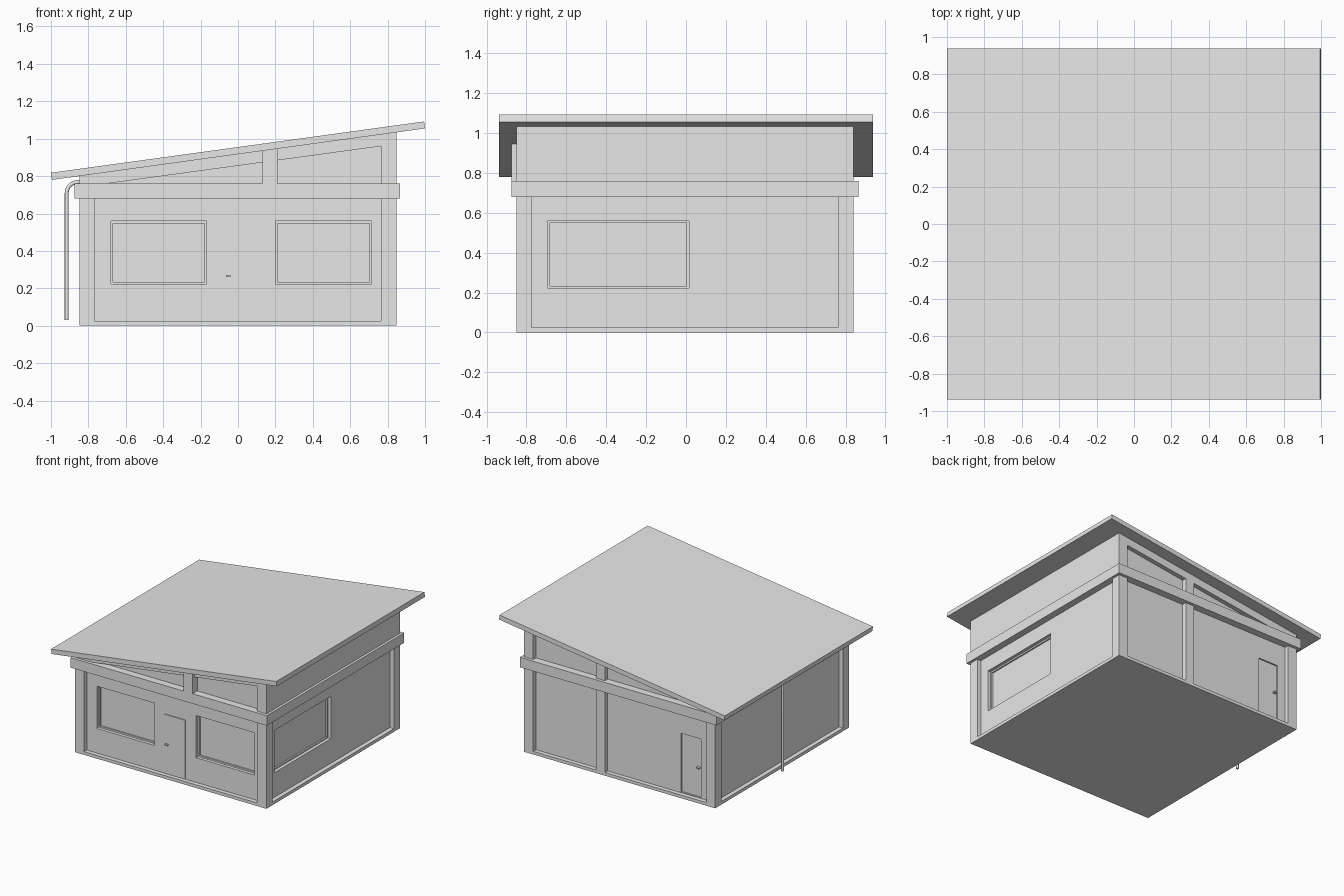
import bpy, math

cube = bpy.data.objects.get("Cube")
if cube:
    bpy.data.objects.remove(cube, do_unlink=True)

grey = bpy.data.materials.new("light grey")
grey.use_nodes = True
COLOUR = (0.8, 0.8, 0.8, 1)
grey.diffuse_color = COLOUR
grey.node_tree.nodes["Principled BSDF"].inputs["Base Color"].default_value = COLOUR


def prism(name, profile, y0, y1):
    """Extrude an x-z profile along y."""
    n = len(profile)
    verts = [(x, y, z) for y in (y0, y1) for x, z in profile]
    faces = [list(range(n)), list(range(2 * n - 1, n - 1, -1))]
    faces += [[i, i + n, (i + 1) % n + n, (i + 1) % n] for i in range(n)]
    mesh = bpy.data.meshes.new(name)
    mesh.from_pydata(verts, [], faces)
    # counter-clockwise profiles seen from the front give outward normals
    mesh.validate()
    obj = bpy.data.objects.new(name, mesh)
    bpy.context.collection.objects.link(obj)
    mesh.materials.append(grey)
    return obj


def box(name, x0, x1, y0, y1, z0, z1):
    return prism(name, [(x0, z0), (x1, z0), (x1, z1), (x0, z1)], y0, y1)


def under_roof(x):
    return 0.78 + 0.1375 * (x + 1)


def beam_line(x):
    return 0.76 + 0.1365 * (x + 0.7)


# Outer wall planes
L, R, F, B = -0.847, 0.847, -0.85, 0.84
DEEP, OUT = 0.035, 0.1

# House body with a slanted top tucked into the roof
walls = prism("walls", [(L, 0), (R, 0), (R, under_roof(R) + 0.01),
                        (L, under_roof(L) + 0.01)], F, B)

# Recessed panels between posts
cutters = [
    box("cut", -0.768, 0.765, F - OUT, F + DEEP, 0.025, 0.7),
    box("cut", -0.768, 0.13, B - DEEP, B + OUT, 0.025, 0.7),
    box("cut", 0.21, 0.765, B - DEEP, B + OUT, 0.025, 0.7),
    box("cut", R - DEEP, R + OUT, -0.775, 0.762, 0.025, 0.7),
    box("cut", L - OUT, L + DEEP, -0.775, 0.762, 0.025, 0.7),
]

# Slanted clerestory recesses, front and back
low = 0.75
tip = -0.7 + (low - 0.76) / 0.1365
openings = [
    [(tip, low), (0.13, low), (0.13, beam_line(0.13))],
    [(0.21, low), (0.765, low), (0.765, beam_line(0.765)), (0.21, beam_line(0.21))],
]
for profile in openings:
    cutters.append(prism("cut", profile, F - OUT, F + DEEP))
    cutters.append(prism("cut", profile, B - DEEP, B + OUT))

# Stepped window recesses: outer frame step, then the pane
for inset, depth in ((0, 0.025), (0.012, 0.037)):
    z0, z1 = 0.222 + inset, 0.56 - inset
    for x0, x1 in ((-0.68, -0.168), (0.2, 0.715)):
        cutters.append(box("cut", x0 + inset, x1 - inset,
                           F - OUT, F + DEEP + depth, z0, z1))
    cutters.append(box("cut", R - DEEP - depth, R + OUT,
                       -0.695 + inset, 0.015 - inset, z0, z1))

# Back door recess
cutters.append(box("cut", -0.695, -0.52, B - DEEP - 0.012, B + OUT, 0.03, 0.5))

bpy.context.view_layer.objects.active = walls
for cutter in cutters:
    mod = walls.modifiers.new("recess", "BOOLEAN")
    mod.operation = "DIFFERENCE"
    mod.solver = "EXACT"
    mod.object = cutter
    bpy.ops.object.modifier_apply(modifier=mod.name)
    bpy.data.objects.remove(cutter, do_unlink=True)

# Belt band around the house
box("belt_band", -0.873, 0.867, -0.874, 0.864, 0.68, 0.76)

# Front upper post standing proud of the wall
prism("front_upper_post", [(0.13, 0.75), (0.21, 0.75), (0.21, under_roof(0.21)),
                           (0.13, under_roof(0.13))], -0.874, F + DEEP + 0.01)

# Sloping roof slab
prism("roof", [(-0.995, 0.78), (1, 1.055), (0.995, 1.092), (-1, 0.818)],
      -0.937, 0.937)

# Front door and both handles
panel = F + DEEP
box("front_door", -0.075, 0.105, panel - 0.008, panel + 0.01, 0.028, 0.5)
box("front_door_handle", -0.065, -0.04, panel - 0.025, panel, 0.26, 0.27)
back = B - DEEP - 0.012
box("back_door_handle", -0.685, -0.66, back - 0.01, back + 0.025, 0.26, 0.27)

# Downspout bending into the left wall
bend, px, pz, py = 0.06, -0.916, 0.768, 0.085
path = [(px, 0.03)]
for i in range(9):
    a = math.pi - i * math.pi / 16
    path.append((px + bend + bend * math.cos(a), pz - bend + bend * math.sin(a)))
path.append((-0.83, pz))
curve = bpy.data.curves.new("downspout", "CURVE")
curve.dimensions = "3D"
curve.bevel_depth = 0.0105
curve.bevel_resolution = 3
curve.use_fill_caps = True
spline = curve.splines.new("POLY")
spline.points.add(len(path) - 1)
for point, (x, z) in zip(spline.points, path):
    point.co = (x, py, z, 1)
curve.materials.append(grey)
bpy.context.collection.objects.link(bpy.data.objects.new("downspout", curve))
